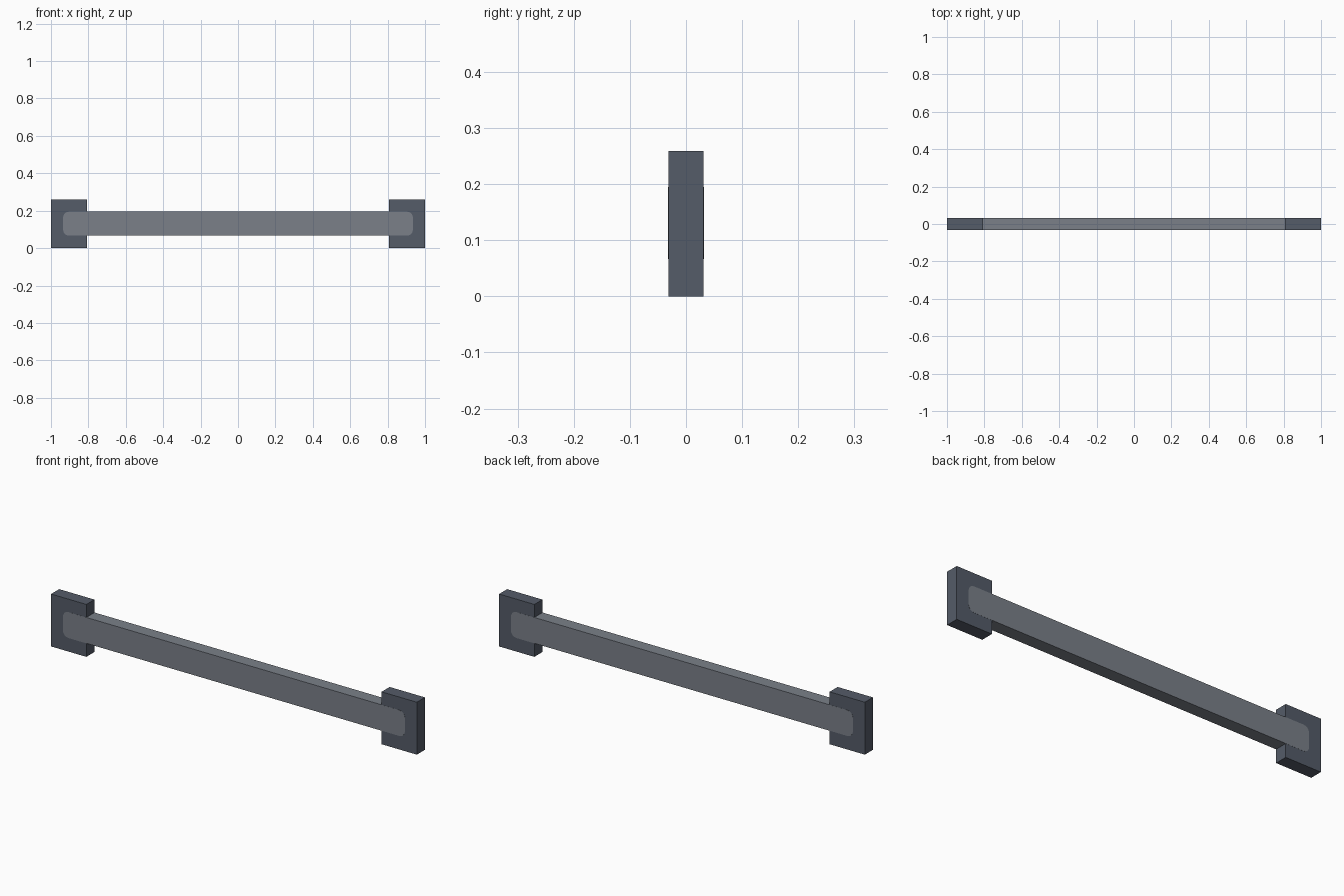
import bpy
import bmesh

cube = bpy.data.objects.get("Cube")
if cube:
    bpy.data.objects.remove(cube, do_unlink=True)


def material(name, rgb):
    m = bpy.data.materials.new(name)
    m.use_nodes = True
    color = (*rgb, 1.0)
    m.diffuse_color = color
    bsdf = next(n for n in m.node_tree.nodes if n.type == 'BSDF_PRINCIPLED')
    bsdf.inputs["Base Color"].default_value = color
    return m


def box(name, x, y, z, mat, corner=0.0):
    """Box from (min, max) ranges; corner rounds the four edges running along y."""
    bm = bmesh.new()
    bmesh.ops.create_cube(bm, size=1.0)
    for v in bm.verts:
        v.co = [lo if c < 0 else hi for c, (lo, hi) in zip(v.co, (x, y, z))]
    if corner:
        edges = [e for e in bm.edges
                 if abs(e.verts[0].co.y - e.verts[1].co.y) > 1e-4]
        bmesh.ops.bevel(bm, geom=edges, offset=corner, segments=4,
                        profile=0.5, affect='EDGES')
    mesh = bpy.data.meshes.new(name)
    bm.to_mesh(mesh)
    bm.free()
    mesh.materials.append(mat)
    obj = bpy.data.objects.new(name, mesh)
    bpy.context.collection.objects.link(obj)
    return obj


light_steel = material("light_steel", (0.196, 0.216, 0.250))
dark_steel = material("dark_steel", (0.089, 0.106, 0.138))

HALF_DEPTH = 0.0315
PROUD = 0.0005  # the bar sits a hair proud of the end blocks

# Square end blocks
for name, side in (("left_end_block", 1), ("right_end_block", -1)):
    x = sorted((side * 0.807, side * 1.0))
    box(name, x, (-HALF_DEPTH, HALF_DEPTH), (0.0, 0.259), dark_steel)

# Long bar with rounded ends, running through both blocks
d = HALF_DEPTH + PROUD
box("bar", (-0.935, 0.935), (-d, d), (0.067, 0.195), light_steel, corner=0.03)
